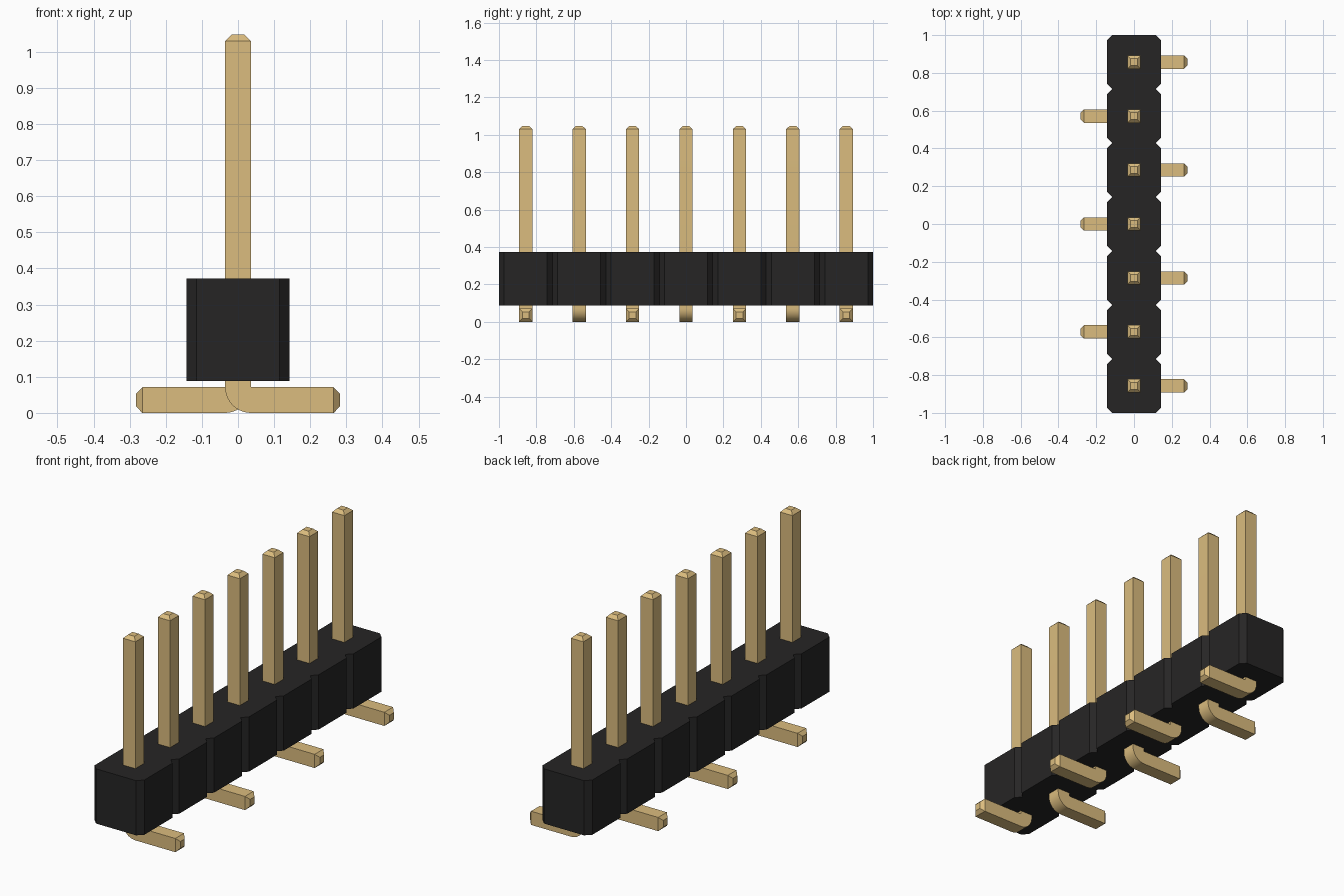
import bpy, bmesh, math
from mathutils import Vector

cube = bpy.data.objects.get("Cube")
if cube:
    bpy.data.objects.remove(cube, do_unlink=True)

COUNT = 7
PITCH = 2 / COUNT
HALF = PITCH / 2           # half width of the housing
CUT = 0.028                # housing corner chamfer
Z0, Z1 = 0.088, 0.372      # housing bottom and top
P = 0.0355                 # half thickness of a pin
TOP, REACH, TIP = 1.047, 0.282, 0.017


def material(name, color):
    m = bpy.data.materials.new(name)
    m.use_nodes = True
    m.diffuse_color = color
    bsdf = next(n for n in m.node_tree.nodes if n.type == 'BSDF_PRINCIPLED')
    bsdf.inputs["Base Color"].default_value = color
    return m


def prism(points, offset):
    """Extrude a closed outline along the offset vector."""
    bm = bmesh.new()
    face = bm.faces.new([bm.verts.new(p) for p in points])
    ext = bmesh.ops.extrude_face_region(bm, geom=[face])
    verts = [g for g in ext["geom"] if isinstance(g, bmesh.types.BMVert)]
    bmesh.ops.translate(bm, verts=verts, vec=offset)
    bmesh.ops.recalc_face_normals(bm, faces=bm.faces)
    return bm


def to_mesh(bm, name, mat):
    mesh = bpy.data.meshes.new(name)
    bm.to_mesh(mesh)
    bm.free()
    mesh.materials.append(mat)
    return mesh


def add_object(name, mesh):
    ob = bpy.data.objects.new(name, mesh)
    bpy.context.collection.objects.link(ob)
    return ob


black = material("black plastic", (0.0194, 0.0187, 0.0187, 1))
gold = material("gold metal", (0.708, 0.504, 0.21, 1))

# Housing: a notched strip outline, one chamfered cell per pin
side = []
for i in range(COUNT):
    y = -1 + i * PITCH
    side += [(HALF - CUT, y), (HALF, y + CUT), (HALF, y + PITCH - CUT)]
side.append((HALF - CUT, 1))
outline = side + [(-x, -y) for x, y in side]
bm = prism([(x, y, Z0) for x, y in outline], (0, 0, Z1 - Z0))
add_object("housing", to_mesh(bm, "housing", black))

# Pin: bent profile with a rounded heel, extruded to a square section
R = 2 * P
arc = [(P - R * math.cos(a), R - R * math.sin(a))
       for a in (math.pi / 2 * k / 10 for k in range(11))]
profile = arc + [(REACH - TIP, 0), (REACH - TIP, R), (P, R),
                 (P, TOP - TIP), (-P, TOP - TIP)]
bm = prism([(x, -P, z) for x, z in profile], (0, 2 * P, 0))

# Tapered tips on the upper end and the foot end
for axis, limit in ((Vector((0, 0, 1)), TOP - TIP), (Vector((1, 0, 0)), REACH - TIP)):
    bm.normal_update()
    end = next(f for f in bm.faces if f.normal.dot(axis) > 0.99
               and abs(f.calc_center_median().dot(axis) - limit) < 0.001)
    tip = bmesh.ops.extrude_discrete_faces(bm, faces=[end])["faces"][0]
    center = tip.calc_center_median()
    for v in tip.verts:
        v.co = center + (v.co - center) * 0.5 + axis * TIP
bmesh.ops.recalc_face_normals(bm, faces=bm.faces)
pin_mesh = to_mesh(bm, "pin", gold)
pin_mesh.shade_smooth()
pin_mesh.set_sharp_from_angle(angle=math.radians(25))

# Row of pins with feet alternating between the two sides
for i in range(COUNT):
    pin = add_object(f"pin_{i + 1}", pin_mesh)
    pin.location.y = -1 + (i + 0.5) * PITCH
    if i % 2:
        pin.rotation_euler.z = math.pi
